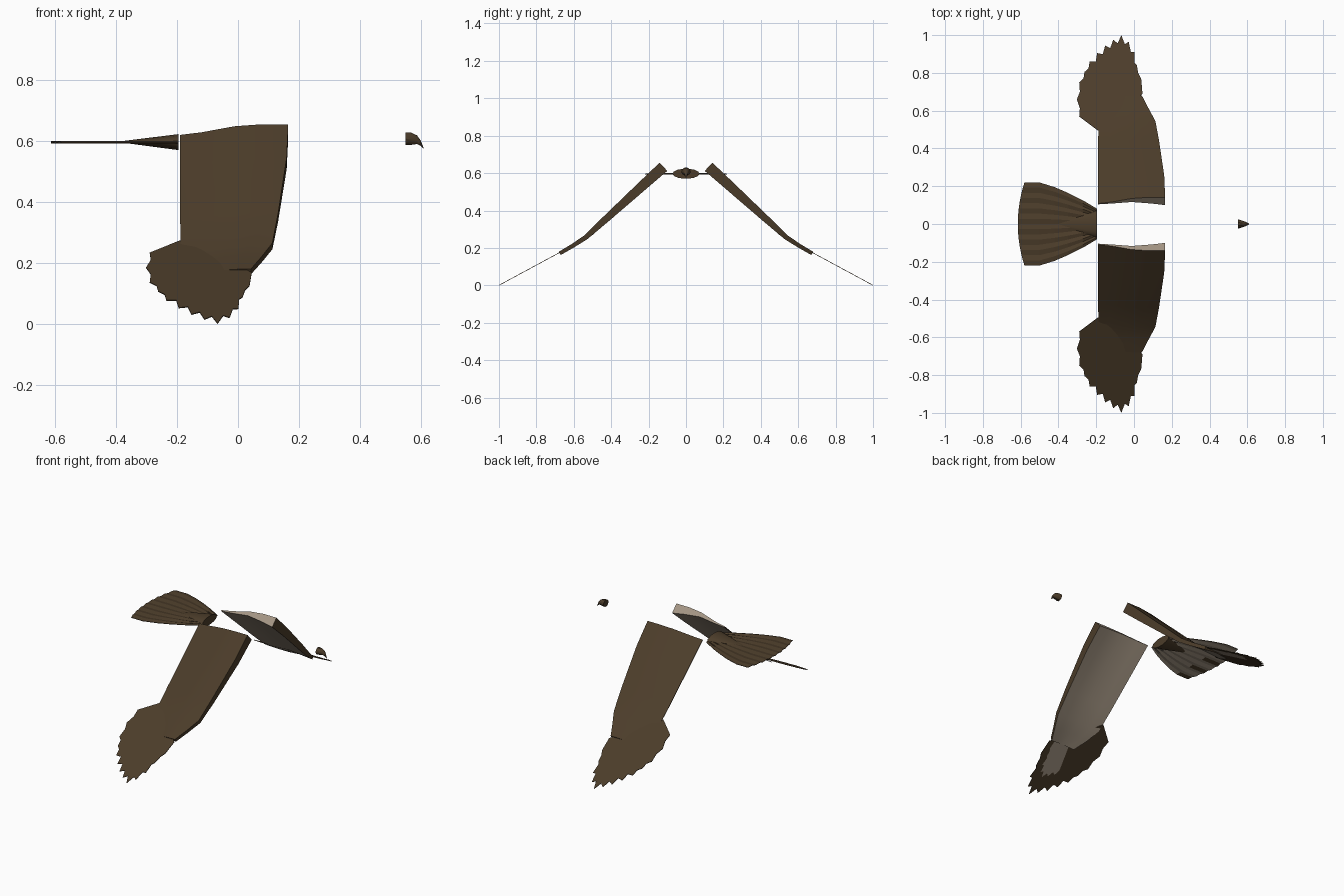
import bpy, bmesh, math
from mathutils import Vector

old = bpy.data.objects.get("Cube")
if old:
    bpy.data.objects.remove(old, do_unlink=True)


def material(name, rgb):
    m = bpy.data.materials.new(name)
    m.use_nodes = True
    m.diffuse_color = (*rgb, 1)
    m.node_tree.nodes["Principled BSDF"].inputs["Base Color"].default_value = (*rgb, 1)
    return m


BROWN = material("feather_brown", (0.072, 0.046, 0.023))
TAUPE = material("underside_taupe", (0.38, 0.31, 0.235))


def build(name, verts, faces, mats, indices=None, smooth=True):
    """Make an object from points and faces, with one material index per face."""
    mesh = bpy.data.meshes.new(name)
    mesh.from_pydata(verts, [], faces)
    for m in mats:
        mesh.materials.append(m)
    if indices:
        mesh.polygons.foreach_set("material_index", indices)
    bm = bmesh.new()
    bm.from_mesh(mesh)
    bmesh.ops.recalc_face_normals(bm, faces=bm.faces)
    bm.to_mesh(mesh)
    bm.free()
    obj = bpy.data.objects.new(name, mesh)
    bpy.context.collection.objects.link(obj)
    if smooth:
        bpy.ops.object.select_all(action="DESELECT")
        obj.select_set(True)
        bpy.context.view_layer.objects.active = obj
        bpy.ops.object.shade_smooth_by_angle(angle=math.radians(35))
    return obj


def face_up(obj):
    """Turn an open sheet so that its first side looks up."""
    if sum(p.normal.z for p in obj.data.polygons) < 0:
        obj.data.flip_normals()


def thin(obj, thickness):
    """Give a sheet a lower skin that uses the next material slot."""
    mod = obj.modifiers.new("skin", "SOLIDIFY")
    mod.thickness = thickness
    mod.offset = -1
    mod.material_offset = 1


def mirror(obj):
    mod = obj.modifiers.new("other_side", "MIRROR")
    mod.use_axis = (False, True, False)


# Wing arms: arched wing section lofted along the drooping span
lower = [(0, .1), (.2, .2), (.5, .4), (.8, .2), (1, 0)]
upper = [(1, 1), (.75, 1), (.5, .85), (.2, .4), (0, .2)]
section = lower + upper
# y, z, trailing x, leading x, thickness, droop slope
spans = [(.10, .612, -.19, .165, .06, .95),
         (.22, .509, -.19, .16, .052, .95),
         (.42, .337, -.19, .132, .037, .93),
         (.53, .245, -.188, .113, .026, .75),
         (.60, .202, -.16, .078, .022, .54),
         (.67, .162, -.12, .042, .02, .54)]
verts, faces, idx = [], [], []
for y, z, back, front, thick, slope in spans:
    n = Vector((slope, 1)).normalized() * thick
    verts += [(back + (front - back) * c, y + n.x * h, z + n.y * h) for c, h in section]
k = len(section)
for r in range(len(spans) - 1):
    for i in range(k):
        j = (i + 1) % k
        faces.append((r * k + i, r * k + j, (r + 1) * k + j, (r + 1) * k + i))
        idx.append(1 if i < len(lower) - 1 else 0)
for r in (0, len(spans) - 1):          # end caps as strips between the two skins
    for i in range(len(lower) - 1):
        faces.append(tuple(r * k + v for v in (i, i + 1, k - 2 - i, k - 1 - i)))
        idx.append(1 if r == 0 else 0)
mirror(build("wing_arms", verts, faces, [BROWN, TAUPE], idx))

# Wing hands: flat fans of feathers with notched tips
tips = [(-.29, .57), (-.302, .66), (-.29, .75), (-.262, .805), (-.235, .86),
        (-.195, .905), (-.153, .945), (-.11, .975), (-.067, 1.0), (-.028, .965),
        (.002, .91), (.015, .84), (.038, .77)]
hub = Vector((-.06, .6))
rim = [Vector((-.19, .495))]
for a, b in zip(tips, tips[1:]):
    a, b = Vector(a), Vector(b)
    notch = .92 if a.y > .85 else .96
    rim += [a, hub + ((a + b) / 2 - hub) * notch]
rim += [Vector(tips[-1]), Vector((.045, .69))]


def on_hand(p):
    return (p.x, p.y, (1 - p.y) * .54 + .002)


n = len(rim)
verts = [on_hand(hub)] + [on_hand(hub + (p - hub) * .72) for p in rim] + [on_hand(p) for p in rim]
faces, idx = [], []
for i in range(1, n):
    faces += [(0, i, i + 1), (i, n + i, n + i + 1, i + 1)]
    idx += [1 if rim[i - 1].x > -.17 and rim[i - 1].y > .6 else 0, 0]
hands = build("wing_feathers", verts, faces, [BROWN, BROWN, TAUPE], idx, smooth=False)
face_up(hands)
thin(hands, .003)
mirror(hands)

# Tail: gently pleated fan
rows = [(-.195, .08), (-.27, .125), (-.35, .165), (-.42, .195), (-.5, .22), (-.58, .22)]
half = 8
cols = 2 * half + 1
verts, faces, idx = [], [], []
for r, (x, w) in enumerate(rows):
    last = r == len(rows) - 1
    for c in range(-half, half + 1):
        u = c / half
        bow = -.035 * (1 - u * u) if last else 0
        verts.append((x + bow, u * w, .598 + (.003 if c % 2 else -.002)))
for r in range(len(rows) - 1):
    for c in range(cols - 1):
        a = r * cols + c
        faces.append((a, a + 1, a + cols + 1, a + cols))
        idx.append(0 if r == len(rows) - 2 and c % 4 == 0 else 1)
tail = build("tail_feathers", verts, faces, [BROWN, BROWN, TAUPE], idx, smooth=False)
face_up(tail)
thin(tail, .003)

# Tail root: flattened cone sinking into the fan
sides = 14
verts = [(-.4, 0, .598)]
for i in range(sides):
    a = math.tau * i / sides
    verts.append((-.195, .072 * math.cos(a), .597 + .027 * math.sin(a)))
faces = [(0, i + 1, (i + 1) % sides + 1) for i in range(sides)] + [tuple(range(1, sides + 1))]
build("tail_root", verts, faces, [BROWN])

# Beak: hooked cone made of shrinking rings
rings = [(.55, .608, .025, .022), (.57, .608, .019, .021),
         (.588, .605, .013, .015), (.6, .594, .007, .009), (.61, .576, .001, .002)]
sides = 10
verts, faces = [], []
for x, z, w, h in rings:
    for i in range(sides):
        a = math.tau * i / sides
        verts.append((x, w * math.cos(a), z + h * math.sin(a)))
for r in range(len(rings) - 1):
    for i in range(sides):
        j = (i + 1) % sides
        faces.append((r * sides + i, r * sides + j, (r + 1) * sides + j, (r + 1) * sides + i))
faces += [tuple(range(sides)), tuple(range(len(verts) - sides, len(verts)))]
build("beak", verts, faces, [BROWN])
